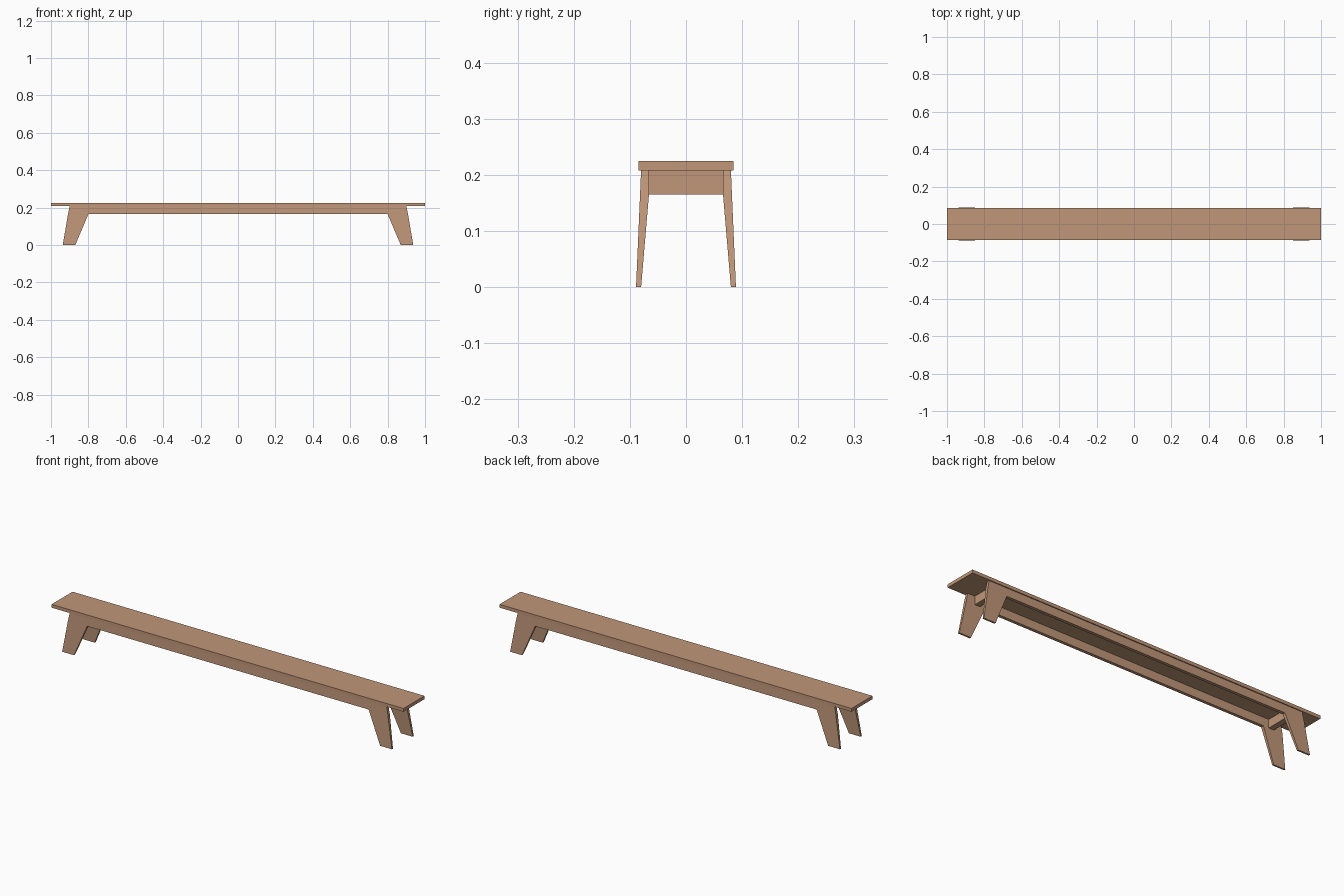
import bpy, bmesh

if "Cube" in bpy.data.objects:
    bpy.data.objects.remove(bpy.data.objects["Cube"])

wood = bpy.data.materials.new("warm_wood")
wood.diffuse_color = (0.53, 0.31, 0.19, 1)
wood.use_nodes = True
wood.node_tree.nodes["Principled BSDF"].inputs["Base Color"].default_value = wood.diffuse_color


def make_object(name, bm):
    bmesh.ops.recalc_face_normals(bm, faces=bm.faces)
    mesh = bpy.data.meshes.new(name)
    bm.to_mesh(mesh)
    bm.free()
    mesh.materials.append(wood)
    obj = bpy.data.objects.new(name, mesh)
    bpy.context.collection.objects.link(obj)
    return obj


def prism(name, outline, panels, side_a, side_b):
    """Solid between two placements of the same x-z outline."""
    bm = bmesh.new()
    a = [bm.verts.new(side_a(x, z)) for x, z in outline]
    b = [bm.verts.new(side_b(x, z)) for x, z in outline]
    for p in panels:
        bm.faces.new([a[i] for i in p])
        bm.faces.new([b[i] for i in reversed(p)])
    n = len(outline)
    for i in range(n):
        j = (i + 1) % n
        bm.faces.new((a[i], b[i], b[j], a[j]))
    return make_object(name, bm)


TOP, RAIL = 0.209, 0.165


def outer_y(z):
    return 0.089 - 0.009 * z / TOP


def inner_y(z):
    return 0.080 - 0.014 * min(z, RAIL) / RAIL


# seat plank
prism("seat", [(-1, 0.208), (1, 0.208), (1, 0.225), (-1, 0.225)], [(0, 1, 2, 3)],
      lambda x, z: (x, -0.085, z), lambda x, z: (x, 0.085, z))

# long side frames: a rail with two splayed, tapering legs
half = [(-0.90, TOP), (-0.909, RAIL), (-0.937, 0), (-0.87, 0), (-0.80, RAIL)]
frame = half + [(-x, z) for x, z in reversed(half)]
panels = [(1, 2, 3, 4), (5, 6, 7, 8), (0, 1, 4, 5, 8, 9)]
for name, s in (("front_frame", -1), ("back_frame", 1)):
    prism(name, frame, panels,
          lambda x, z: (x, s * outer_y(z), z), lambda x, z: (x, s * inner_y(z), z))

# cross rails tying the frames together at each end
for name, s in (("left_cross_rail", -1), ("right_cross_rail", 1)):
    prism(name, [(s * 0.83, RAIL), (s * 0.86, RAIL), (s * 0.86, TOP), (s * 0.83, TOP)],
          [(0, 1, 2, 3)],
          lambda x, z: (x, -0.069, z), lambda x, z: (x, 0.069, z))
